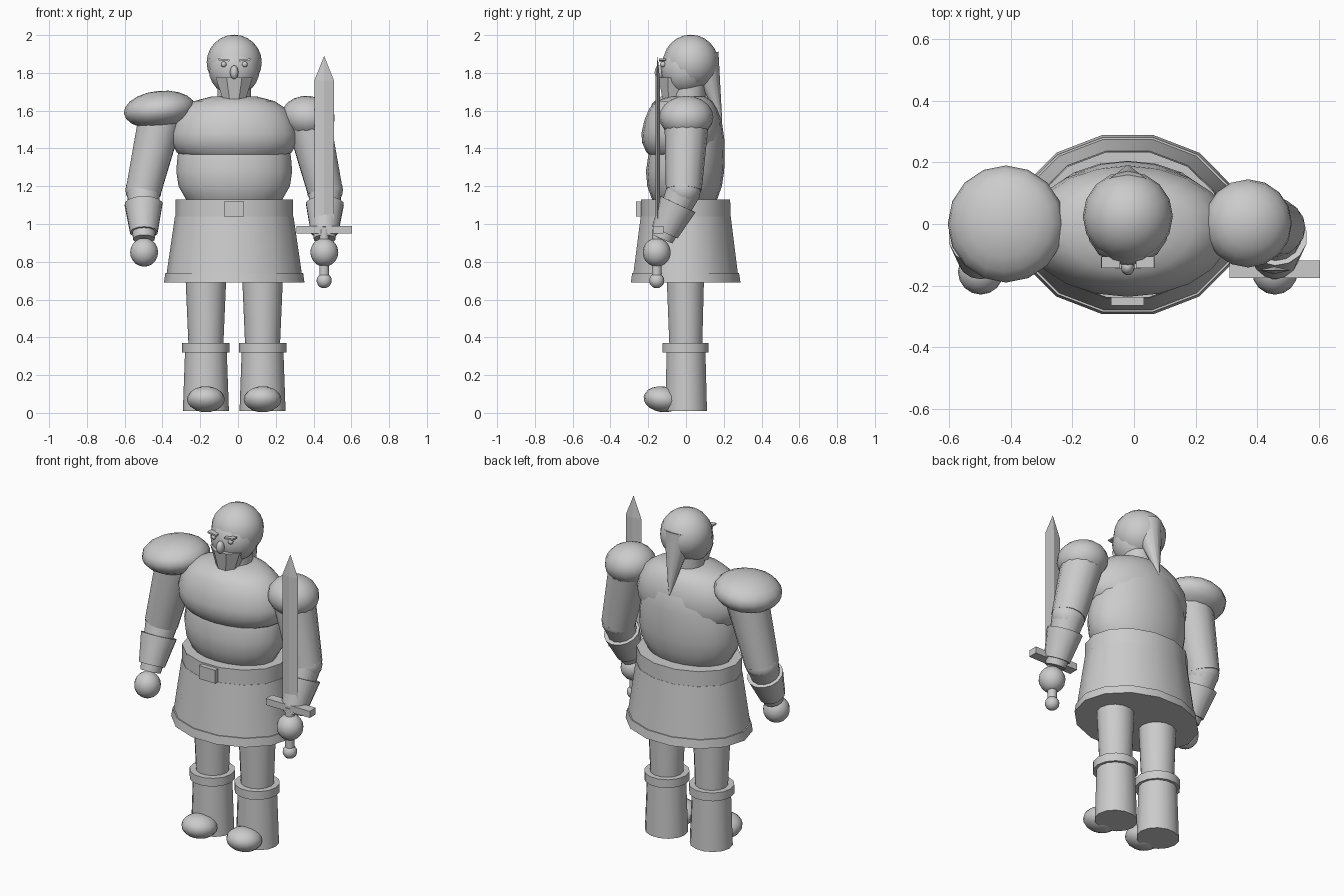
import bpy
import bmesh
from math import cos, sin, pi, radians
from mathutils import Matrix, Vector

default_cube = bpy.data.objects.get("Cube")
if default_cube:
    bpy.data.objects.remove(default_cube, do_unlink=True)

MID = -0.02    # centre line of the body
SIDES = 14

grey = bpy.data.materials.new("plain_grey")
grey.use_nodes = True
grey.diffuse_color = (0.6, 0.6, 0.6, 1)
grey.node_tree.nodes["Principled BSDF"].inputs["Base Color"].default_value = grey.diffuse_color


def finish(name, mesh_data, smooth=True):
    """Turn a bmesh into a named, shaded object."""
    bmesh.ops.recalc_face_normals(mesh_data, faces=mesh_data.faces)
    mesh = bpy.data.meshes.new(name)
    mesh_data.to_mesh(mesh)
    mesh_data.free()
    mesh.materials.append(grey)
    part = bpy.data.objects.new(name, mesh)
    bpy.context.collection.objects.link(part)
    if smooth:
        bpy.ops.object.select_all(action="DESELECT")
        part.select_set(True)
        bpy.context.view_layer.objects.active = part
        bpy.ops.object.shade_smooth_by_angle(angle=radians(35))
    return part


def ellipsoid(name, centre, radii, tilt=0, tilt_axis="Y", rings=10):
    shape = bmesh.new()
    matrix = (Matrix.Translation(centre) @ Matrix.Rotation(radians(tilt), 4, tilt_axis)
              @ Matrix.Diagonal((*radii, 1)))
    bmesh.ops.create_uvsphere(shape, u_segments=16, v_segments=rings, radius=1, matrix=matrix)
    return finish(name, shape)


def box(name, low, high, tilt=0):
    shape = bmesh.new()
    low, high = Vector(low), Vector(high)
    matrix = (Matrix.Translation((low + high) / 2) @ Matrix.Rotation(radians(tilt), 4, "Y")
              @ Matrix.Diagonal((*(high - low), 1)))
    bmesh.ops.create_cube(shape, size=1, matrix=matrix)
    return finish(name, shape, smooth=False)


def cone(name, start, end, start_radius, end_radius, sides=SIDES):
    """Tapered cylinder running between two points."""
    shape = bmesh.new()
    start, end = Vector(start), Vector(end)
    axis = end - start
    turn = axis.to_track_quat("Z", "Y").to_matrix().to_4x4()
    bmesh.ops.create_cone(shape, cap_ends=True, segments=sides, radius1=start_radius,
                          radius2=end_radius, depth=axis.length,
                          matrix=Matrix.Translation((start + end) / 2) @ turn)
    return finish(name, shape)


def loft(name, rings, centre_x=MID, sides=SIDES, spin=0.0):
    """Stack of level oval rings: height, half width, front y, back y."""
    shape = bmesh.new()
    loops = []
    for height, half_width, front, back in rings:
        middle, depth = (front + back) / 2, (back - front) / 2
        angles = [2 * pi * (i + spin) / sides for i in range(sides)]
        loops.append([shape.verts.new((centre_x + half_width * cos(a),
                                       middle + depth * sin(a), height)) for a in angles])
    for lower, upper in zip(loops, loops[1:]):
        for i in range(sides):
            j = (i + 1) % sides
            shape.faces.new((lower[i], lower[j], upper[j], upper[i]))
    shape.faces.new(loops[0])
    shape.faces.new(loops[-1])
    return finish(name, shape)


# Torso
loft("belly", [(1.08, 0.2, -0.14, 0.13), (1.13, 0.255, -0.18, 0.165),
               (1.2, 0.295, -0.205, 0.19), (1.28, 0.307, -0.212, 0.202),
               (1.36, 0.3, -0.2, 0.205), (1.45, 0.28, -0.18, 0.203),
               (1.54, 0.24, -0.13, 0.19), (1.62, 0.16, -0.08, 0.15)], sides=20)
loft("chest", [(1.355, 0.26, -0.185, 0.15), (1.38, 0.305, -0.21, 0.17),
               (1.43, 0.33, -0.232, 0.185), (1.48, 0.335, -0.236, 0.192),
               (1.55, 0.315, -0.22, 0.188), (1.61, 0.275, -0.195, 0.165),
               (1.65, 0.215, -0.16, 0.14), (1.675, 0.12, -0.09, 0.1)], sides=20)

# Belt and flared skirt
loft("belt", [(1.03, 0.312, -0.245, 0.242), (1.13, 0.31, -0.244, 0.24)])
loft("skirt", [(0.69, 0.365, -0.292, 0.288), (1.04, 0.314, -0.246, 0.243)])
loft("skirt_hem", [(0.69, 0.372, -0.3, 0.296), (0.74, 0.365, -0.292, 0.288)])
box("belt_buckle", (-0.075, -0.265, 1.04), (0.033, -0.22, 1.12))

# Head
cone("neck", (MID, 0.01, 1.6), (MID, 0.01, 1.78), 0.092, 0.092)
ellipsoid("hair_cap", (MID, 0.025, 1.856), (0.146, 0.146, 0.146), rings=12)
ellipsoid("face", (MID, -0.005, 1.82), (0.135, 0.13, 0.14), rings=12)
loft("beard", [(1.64, 0.058, -0.125, -0.02), (1.775, 0.106, -0.152, 0.03)],
     sides=8, spin=0.5)
cone("ponytail", (MID, 0.09, 1.89), (MID, 0.188, 1.54), 0.085, 0.004)
ellipsoid("nose", (MID, -0.14, 1.803), (0.022, 0.026, 0.037))
for side, label in ((-1, "right"), (1, "left")):
    eye_x = MID + side * 0.056
    ellipsoid(label + "_eye", (eye_x, -0.122, 1.845), (0.015, 0.015, 0.015))
    box(label + "_brow", (eye_x - 0.03, -0.142, 1.864), (eye_x + 0.03, -0.105, 1.873),
        tilt=-side * 6)

# Legs and arms
for side, label in ((-1, "right"), (1, "left")):
    leg_x = MID + side * 0.15
    loft(label + "_thigh", [(0.35, 0.092, -0.09, 0.088), (0.72, 0.108, -0.105, 0.098)], leg_x)
    loft(label + "_boot", [(0.01, 0.122, -0.112, 0.114), (0.34, 0.11, -0.105, 0.105)], leg_x)
    loft(label + "_boot_cuff", [(0.32, 0.126, -0.128, 0.122), (0.37, 0.126, -0.128, 0.122)], leg_x)
    ellipsoid(label + "_foot", (leg_x, -0.125, 0.072), (0.1, 0.1, 0.068), tilt=-8, tilt_axis="X")

    shoulder = (MID + side * 0.385, 0.005, 1.58)
    elbow = (MID + side * 0.48, -0.012, 1.18)
    wrist = (MID + side * 0.478, -0.125, 0.92)
    cone(label + "_upper_arm", shoulder, elbow, 0.12, 0.095)
    ellipsoid(label + "_elbow", elbow, (0.096, 0.09, 0.09))
    cone(label + "_forearm", elbow, wrist, 0.092, 0.058)
    cone(label + "_bracer", (elbow[0], -0.042, 1.105), (wrist[0], -0.112, 0.955), 0.102, 0.074)
    ellipsoid(label + "_hand", (MID + side * 0.477, -0.155, 0.85), (0.074, 0.074, 0.076))

# Shoulder armour, larger on the right
ellipsoid("right_pauldron", (-0.415, 0, 1.605), (0.19, 0.19, 0.1), tilt=-6)
ellipsoid("left_pauldron", (0.37, 0.002, 1.565), (0.143, 0.143, 0.113), tilt=6)

# Sword held upright in the left hand
SWORD_X, SWORD_Y = 0.456, -0.15
blade = bmesh.new()
outline = [(SWORD_X - 0.052, SWORD_Y), (SWORD_X, SWORD_Y - 0.012),
           (SWORD_X + 0.052, SWORD_Y), (SWORD_X, SWORD_Y + 0.012)]
base, neck = [[blade.verts.new((x, y, z)) for x, y in outline] for z in (0.97, 1.76)]
point = blade.verts.new((SWORD_X, SWORD_Y, 1.89))
blade.faces.new(base)
for i in range(4):
    j = (i + 1) % 4
    blade.faces.new((base[i], base[j], neck[j], neck[i]))
    blade.faces.new((neck[i], neck[j], point))
finish("sword_blade", blade, smooth=False)
box("sword_guard", (0.31, -0.175, 0.95), (0.603, -0.118, 0.99))
cone("sword_grip", (SWORD_X, -0.155, 0.7), (SWORD_X, -0.155, 0.97), 0.026, 0.026)
ellipsoid("sword_pommel", (SWORD_X, -0.155, 0.7), (0.04, 0.04, 0.04))
